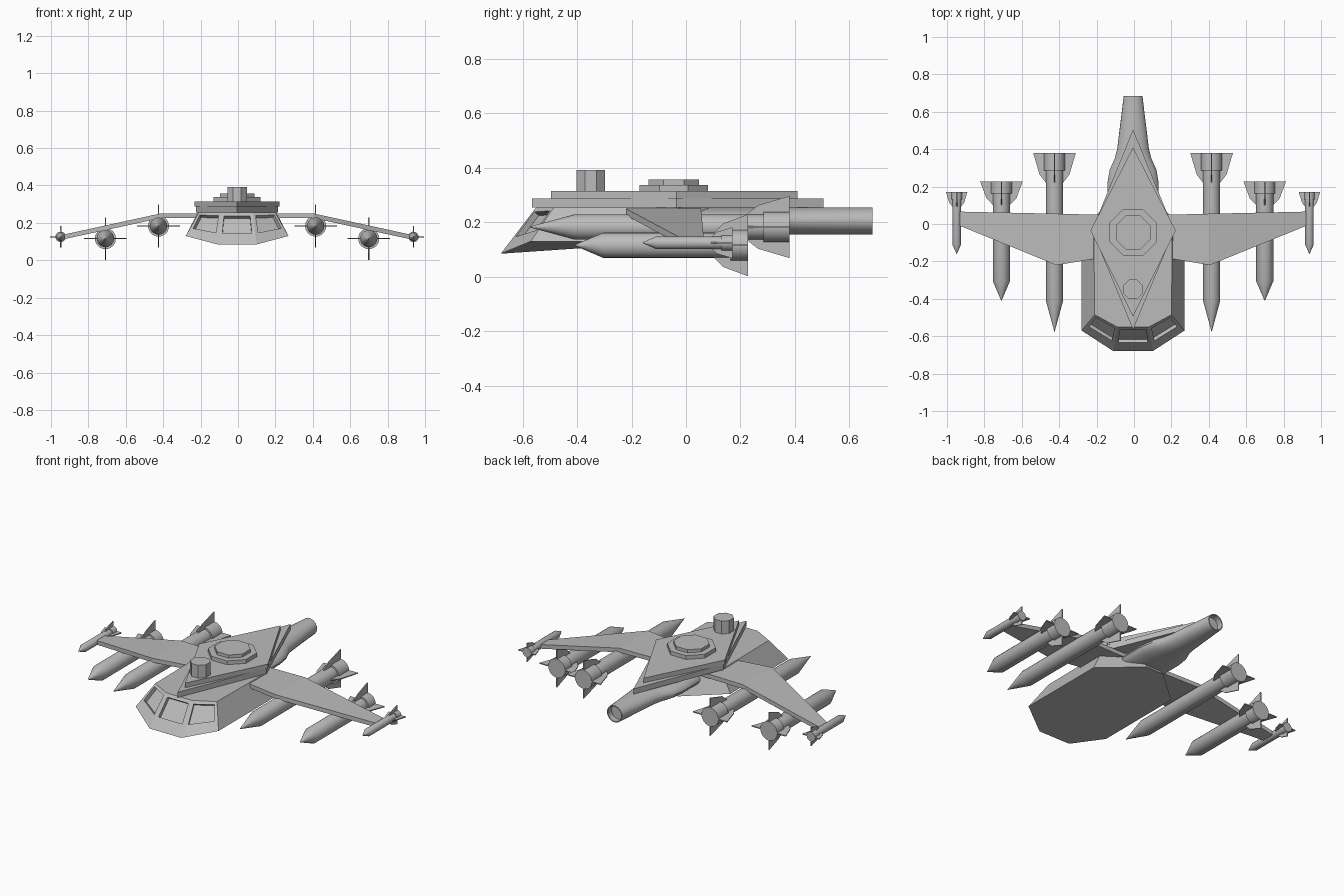
import bpy, bmesh
from math import cos, sin, pi, radians
from mathutils import Vector, Matrix

if "Cube" in bpy.data.objects:
    bpy.data.objects.remove(bpy.data.objects["Cube"])

GREY = (0.5, 0.5, 0.5, 1)
grey = bpy.data.materials.new("hull grey")
grey.use_nodes = True
grey.diffuse_color = GREY
grey.node_tree.nodes["Principled BSDF"].inputs["Base Color"].default_value = GREY

OFFSET = -0.005   # slight sideways shift of the whole craft


def finish(name, bm, smooth=False):
    bmesh.ops.recalc_face_normals(bm, faces=bm.faces)
    bmesh.ops.translate(bm, verts=bm.verts, vec=(OFFSET, 0, 0))
    mesh = bpy.data.meshes.new(name)
    bm.to_mesh(mesh)
    bm.free()
    mesh.materials.append(grey)
    obj = bpy.data.objects.new(name, mesh)
    bpy.context.collection.objects.link(obj)
    if smooth:
        bpy.ops.object.select_all(action='DESELECT')
        obj.select_set(True)
        bpy.context.view_layer.objects.active = obj
        bpy.ops.object.shade_smooth_by_angle(angle=radians(30))
    return obj


def loft(bm, rings, caps=(True, True)):
    """Join closed rings of points; returns the wall faces of each span."""
    loops = [[bm.verts.new(p) for p in ring] for ring in rings]
    walls = []
    for a, b in zip(loops, loops[1:]):
        n = len(a)
        walls.append([bm.faces.new((a[i], a[(i + 1) % n], b[(i + 1) % n], b[i]))
                      for i in range(n)])
    for loop, cap in zip((loops[0], loops[-1]), caps):
        if cap:
            bm.faces.new(loop)
    return walls


def ellipse(x, y, z, rx, rz, n=24):
    return [(x + rx * cos(2 * pi * i / n), y, z + rz * sin(2 * pi * i / n)) for i in range(n)]


def prism(name, outline, z0, z1):
    bm = bmesh.new()
    loft(bm, [[(x, y, z) for x, y in outline] for z in (z0, z1)])
    return finish(name, bm)


def octagon(y, half):
    r = half / cos(pi / 8)
    return [(r * cos(pi / 8 + pi / 4 * i), y + r * sin(pi / 8 + pi / 4 * i)) for i in range(8)]


def mirrored(half):
    return half + [(-x, y, z) for x, y, z in reversed(half)]


# Cabin hull with recessed windows in the three forward faces
bm = bmesh.new()
lower = mirrored([(.105, -.68, .085), (.275, -.57, .13), (.275, -.02, .13), (.06, .17, .13)])
upper = mirrored([(.085, -.55, .255), (.205, -.485, .255), (.21, -.03, .255), (.05, .08, .255)])
walls = loft(bm, [lower, upper])[0]
bmesh.ops.recalc_face_normals(bm, faces=bm.faces)
for i in (0, 6, 7):
    j = (i + 1) % 8
    b0, b1, t0, t1 = (Vector(p) for p in (lower[i], lower[j], upper[i], upper[j]))
    face = walls[i]
    bmesh.ops.inset_individual(bm, faces=[face], thickness=0.02)
    sill = [b0.lerp(b1, u).lerp(t0.lerp(t1, u), 0.35) for u in (.1, .9)]
    head = [b0.lerp(b1, u).lerp(t0.lerp(t1, u), 0.9) for u in (.1, .9)]
    for v in face.verts:
        v.co = min(sill + head, key=lambda p: (p - v.co).length)
    face.normal_update()
    inward = -face.normal * 0.022
    bmesh.ops.inset_individual(bm, faces=[face], thickness=0)
    for v in face.verts:
        v.co += inward
finish("cabin_hull", bm)

# Stacked diamond deck plates
for name, front, back, side, z0, z1 in (("lower_deck", -.565, .505, .22, .255, .287),
                                        ("upper_deck", -.495, .41, .228, .287, .315)):
    prism(name, [(0, front), (side, -.035), (0, back), (-side, -.035)], z0, z1)

# Dorsal turret and mast
prism("turret_base", octagon(-.045, .125), .315, .338)
prism("turret_cap", octagon(-.045, .092), .338, .357)
prism("sensor_mast", octagon(-.35, .052), .315, .392)

# Tail boom: flat and wide at the hull, round at the hollow end
bm = bmesh.new()
boom = [(0, .12), (.08, .137), (.22, .137), (.29, .125), (.35, .098), (.4, .085), (.685, .05)]
rings = [ellipse(0, y, .205, rx, .05) for y, rx in boom]
rings += [ellipse(0, .685, .205, .044, .044), ellipse(0, .65, .205, .044, .044)]
loft(bm, rings)
finish("tail_boom", bm, True)

# Wing: level inner panels, drooping tapered outer panels
bm = bmesh.new()
stations = [(.2, -.185, .05, .25), (.41, -.22, .055, .25), (.925, -.01, .066, .138)]
stations = [(-x, f, b, z) for x, f, b, z in reversed(stations)] + stations
loft(bm, [[(x, f, z), (x, b, z), (x, b, z - .025), (x, f, z - .025)] for x, f, b, z in stations])
finish("wing", bm)


def missile(name, x, z, tip, shoulder, tail, size, ring_length, fin_length):
    r = .046 * size
    bm = bmesh.new()
    collar = tail - ring_length
    profile = [(tip, .001), (shoulder, r), (collar, r), (collar, r * 1.22), (tail, r * 1.22)]
    loft(bm, [ellipse(x, y, z, q, q) for y, q in profile])
    finish(name + "_body", bm, True)
    # Four swept fins
    bm = bmesh.new()
    t = .003
    fin = [(r * .9, tail - fin_length), (.08 * size, tail - fin_length * .7),
           (.114 * size, tail), (r * .9, tail)]
    for k in range(4):
        turn = Matrix.Rotation(k * pi / 2, 3, 'Y')
        loft(bm, [[Vector((x, 0, z)) + turn @ Vector((q, y, s)) for q, y in fin] for s in (-t, t)])
    finish(name + "_fins", bm)


# Under-wing and wing-tip missiles on both sides
for side, label in ((1, "left"), (-1, "right")):
    missile(label + "_inner_missile", side * .42, .183, -.575, -.41, .38, 1, .095, .165)
    missile(label + "_outer_missile", side * .704, .116, -.41, -.305, .228, 1, .065, .13)
    missile(label + "_tip_missile", side * .943, .125, -.16, -.11, .17, .5, .04, .08)
